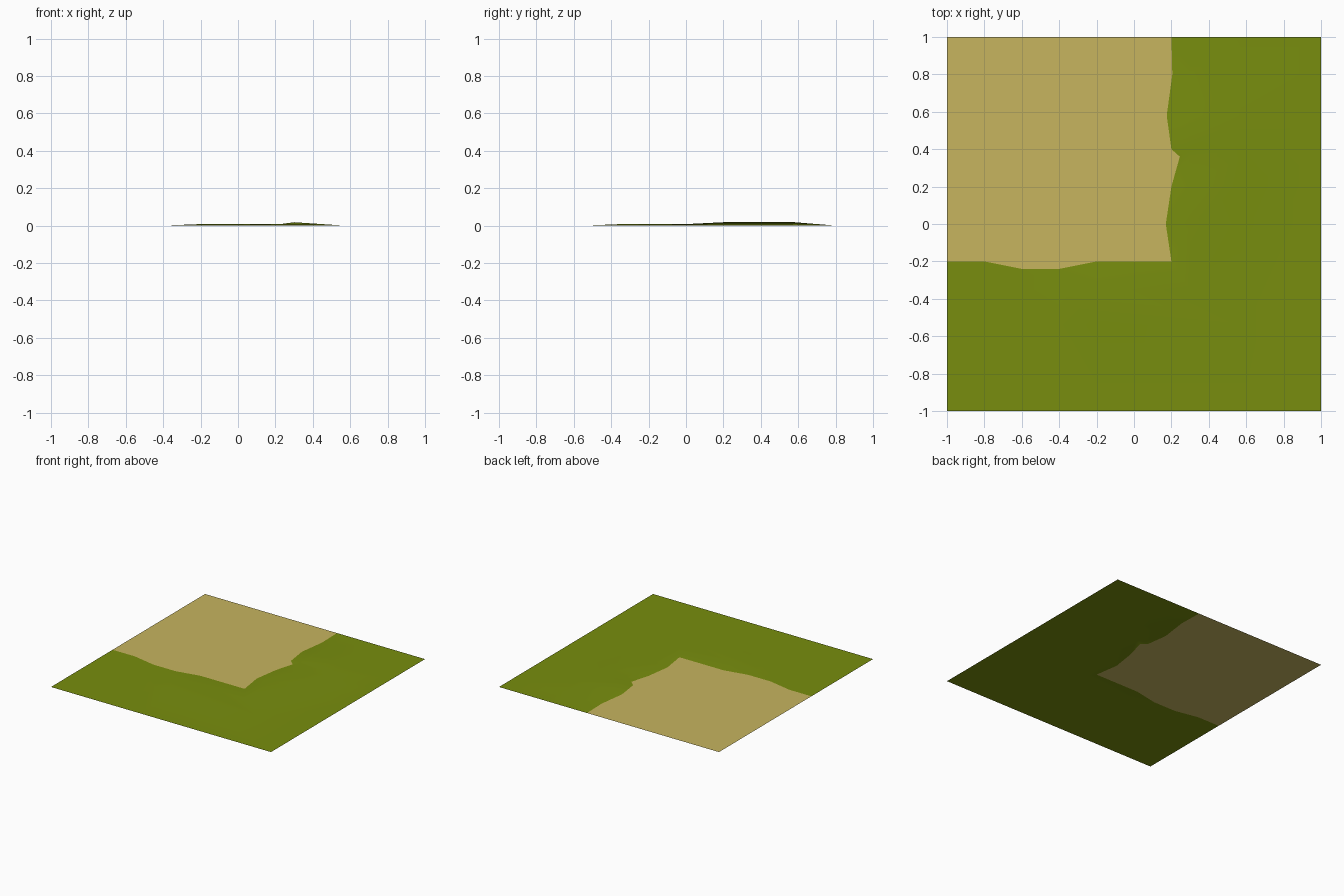
import bpy
import bmesh

if "Cube" in bpy.data.objects:
    bpy.data.objects.remove(bpy.data.objects["Cube"])


def material(name, rgb):
    m = bpy.data.materials.new(name)
    m.diffuse_color = (*rgb, 1)
    m.use_nodes = True
    m.node_tree.nodes["Principled BSDF"].inputs["Base Color"].default_value = m.diffuse_color
    return m


def make_object(name, bm, mat):
    for f in bm.faces:
        f.normal_update()
        if f.normal.z < 0:
            f.normal_flip()
        f.smooth = True
    mesh = bpy.data.meshes.new(name)
    bm.to_mesh(mesh)
    bm.free()
    mesh.materials.append(mat)
    ob = bpy.data.objects.new(name, mesh)
    bpy.context.collection.objects.link(ob)
    return ob


sand = material("sand", (0.571, 0.462, 0.114))
grass = material("grass green", (0.188, 0.27, 0.0044))

# Wavy shoreline between sand and grass; the corner is point 5
shore = [(-1, -.2), (-.8, -.2), (-.6, -.24), (-.4, -.24), (-.2, -.2),
         (.2, -.2), (.17, 0), (.2, .2), (.245, .36), (.2, .4),
         (.175, .58), (.205, .8), (.2, 1)]
CORNER = 5
# Height of the low grass bank at each shoreline point
bank = [0, 0, 0, 0, .008, .008, .008, .018, .018, .018, .018, 0, 0]


def parallel(right, front, heights):
    """L-shaped line beside the shore, following its stations."""
    pts = []
    for i, (x, y) in enumerate(shore):
        px = right if i >= CORNER else x
        py = front if i <= CORNER else y
        pts.append((px, py, heights[i]))
    return pts


flat = [0] * len(shore)

# Grass: strips from shoreline over the bank to the outer tile edge
rows = [[(x, y, 0) for x, y in shore],
        parallel(.3, -.35, bank),
        parallel(.57, -.54, flat),
        parallel(1, -1, flat)]
bm = bmesh.new()
grid = [[bm.verts.new(p) for p in row] for row in rows]
for a, b in zip(grid, grid[1:]):
    for i in range(len(shore) - 1):
        bm.faces.new((a[i], b[i], b[i + 1], a[i + 1]))
make_object("grass_ground", bm, grass)

# Sand: flat patch filling the back left corner
bm = bmesh.new()
bm.faces.new([bm.verts.new((x, y, 0)) for x, y in shore + [(-1, 1)]])
bmesh.ops.triangulate(bm, faces=bm.faces[:])
make_object("sand_ground", bm, sand)
